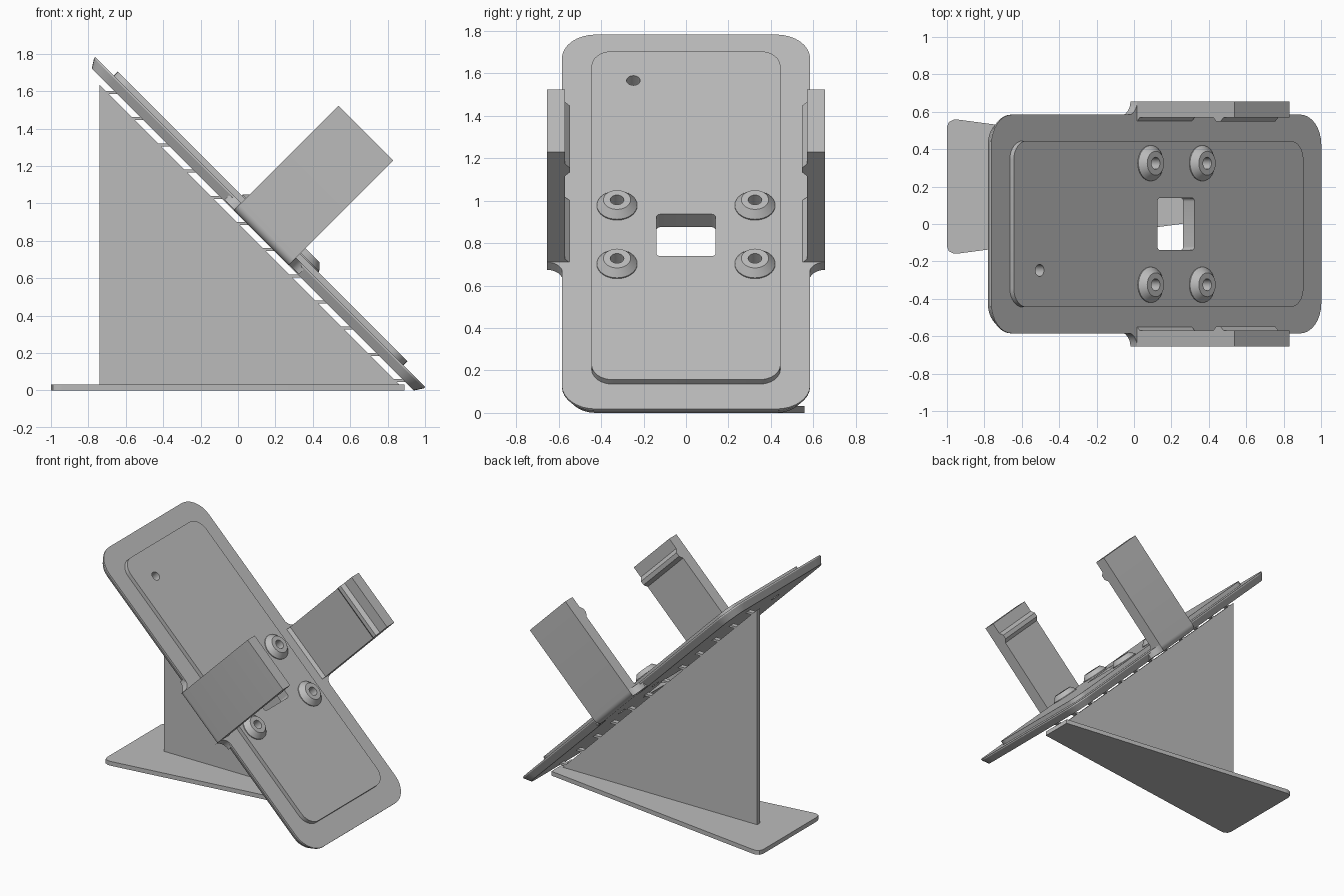
import bpy, bmesh
from math import pi, cos, sin, radians
from mathutils import Matrix

cube = bpy.data.objects.get("Cube")
if cube:
    bpy.data.objects.remove(cube)

grey = bpy.data.materials.new("plain grey")
grey.use_nodes = True
COLOUR = (0.5, 0.5, 0.5, 1)
grey.diffuse_color = COLOUR
grey.node_tree.nodes["Principled BSDF"].inputs["Base Color"].default_value = COLOUR

# Tilted frame: X runs down the slope, Z is the slope normal
TILT = Matrix.Rotation(radians(45), 4, 'Y')
FLAT = Matrix.Identity(4)


def loft(name, rings, frame=TILT, closed=False):
    """Bridge rings of points; cap the ends, or join them when closed."""
    bm = bmesh.new()
    loops = [[bm.verts.new(p) for p in ring] for ring in rings]
    n = len(loops[0])
    pairs = list(zip(loops, loops[1:]))
    if closed:
        pairs.append((loops[-1], loops[0]))
    else:
        bm.faces.new(loops[0])
        bm.faces.new(loops[-1])
    for a, b in pairs:
        for i in range(n):
            j = (i + 1) % n
            bm.faces.new((a[i], a[j], b[j], b[i]))
    bmesh.ops.recalc_face_normals(bm, faces=bm.faces)
    mesh = bpy.data.meshes.new(name)
    bm.to_mesh(mesh)
    bm.free()
    mesh.materials.append(grey)
    ob = bpy.data.objects.new(name, mesh)
    bpy.context.collection.objects.link(ob)
    ob.matrix_world = frame
    return ob


def rounded(x0, x1, half, r, z, inset=0.0, steps=8):
    """Rounded rectangle ring at height z."""
    pts = []
    corners = ((x1, half), (x0, half), (x0, -half), (x1, -half))
    for k, (cx, cy) in enumerate(corners):
        ox = cx - r if cx == x1 else cx + r
        oy = cy - r if cy > 0 else cy + r
        for s in range(steps + 1):
            a = (k + s / steps) * pi / 2
            pts.append((ox + (r - inset) * cos(a), oy + (r - inset) * sin(a), z))
    return pts


def circle(x, y, r, z, n=32):
    return [(x + r * cos(2 * pi * i / n), y + r * sin(2 * pi * i / n), z) for i in range(n)]


def prism(name, outline, place, a, b, frame=TILT):
    """Extrude a 2D outline from a to b; place turns (p, q, depth) into a point."""
    return loft(name, [[place(p, q, d) for p, q in outline] for d in (a, b)], frame)


def cut(ob, cutters):
    for c in cutters:
        mod = ob.modifiers.new("hole", 'BOOLEAN')
        mod.operation = 'DIFFERENCE'
        mod.solver = 'EXACT'
        mod.object = c
    bpy.context.view_layer.update()
    deps = bpy.context.evaluated_depsgraph_get()
    mesh = bpy.data.meshes.new_from_object(ob.evaluated_get(deps))
    ob.modifiers.clear()
    ob.data = mesh


# Back plate with bevelled underside, and the raised panel on it
BOTTOM, TOP, FACE = 0.665, 0.721, 0.751
plate = loft("back_plate", [rounded(-1.8, 0.695, 0.585, 0.16, BOTTOM, 0.03),
                            rounded(-1.8, 0.695, 0.585, 0.16, TOP - 0.01),
                            rounded(-1.8, 0.695, 0.585, 0.16, TOP)])
panel = loft("raised_panel", [rounded(-1.66, 0.53, 0.445, 0.1, z) for z in (TOP - 0.01, FACE)])

# Window, pin hole and screw holes
MID, BOSS_Y = -0.433, 0.325
bosses = [(MID + sx * 0.195, sy * BOSS_Y) for sx in (-1, 1) for sy in (-1, 1)]
cutters = [loft("window_cutter", [rounded(MID - 0.14, MID + 0.14, 0.14, 0.02, z, steps=4) for z in (0.5, 1)])]
for x, y in bosses + [(-1.464, -0.248)]:
    cutters.append(loft("hole_cutter", [circle(x, y, 0.032, z) for z in (0.5, 1)]))
cut(plate, cutters)
cut(panel, cutters)
for c in cutters:
    bpy.data.objects.remove(c)

# Conical screw bosses
for x, y in bosses:
    loft("screw_boss", [circle(x, y, r, z) for r, z in
         ((0.095, FACE - 0.01), (0.095, FACE + 0.006), (0.064, 0.792), (0.032, 0.792), (0.032, FACE - 0.01))],
         closed=True)

# Side clips: upright arm with rounded heel and inner catch ridge
U0, U1, OUT, INN, TIP = -0.697, -0.283, 0.655, 0.57, 1.457
R = 0.045
heel = [(OUT - R + R * sin(a), BOTTOM + R - R * cos(a)) for a in (i * pi / 12 for i in range(7))]
arm = [(0.55, BOTTOM)] + heel + [(OUT, TIP), (INN, TIP), (INN, 1.375), (0.547, 1.35), (0.547, 1.32),
                                 (INN, 1.295), (INN, TOP + 0.02), (0.55, TOP)]
F = 0.075
flare = [(F - F * sin(a), OUT - F + F * cos(a)) for a in (i * pi / 12 for i in range(7))]
for side, label in ((1, "left"), (-1, "right")):
    prism(label + "_clip_arm", arm, lambda p, q, d: (d, side * p, q), U0, U1)
    # Concave flares blending the arm into the plate edge
    for edge, way in ((U0, -1), (U1, 1)):
        outline = [(0, 0.55)] + [(F - u, 2 * OUT - F - v - 0.0) for u, v in flare]
        outline = [(0, 0.55), (F, 0.55)] + [(F - F * sin(a), OUT - F * cos(a)) for a in
                                            (i * pi / 12 for i in range(7))][::1]
        outline[2] = (F, OUT - F)
        prism(label + "_clip_flare", outline,
              lambda p, q, d: (edge + way * p, side * q, d), BOTTOM + 0.005, TOP)

# Tapered foot plate with rounded rear corners
CY, THICK = 0.2, 0.032
half_foot = [(0.89, 0.115), (-0.94, 0.358), (-0.965, 0.358), (-0.99, 0.345), (-1.0, 0.32)]
foot = [(x, CY + w) for x, w in half_foot] + [(x, CY - w) for x, w in reversed(half_foot)]
prism("foot_plate", foot, lambda p, q, d: (p, q, d), 0, THICK, FLAT)

# Triangular upright web
WEB = 0.018
prism("support_web", [(-0.74, 0.01), (0.885, 0.01), (-0.74, 1.635)],
      lambda p, q, d: (p, d, q), CY - WEB, CY + WEB, FLAT)

# Small break-away tabs between web and plate
for i in range(12):
    x = -0.69 + i * 0.14
    z = 0.895 - x
    prism("break_away_tab", [(x - 0.01, z), (x + 0.05, z), (x + 0.035, z + 0.016), (x - 0.025, z + 0.016)],
          lambda p, q, d: (p, d, q), CY - WEB, CY + WEB, FLAT)

# Smooth round walls, keep edges crisp
bpy.ops.object.select_all(action='DESELECT')
for ob in bpy.context.collection.objects:
    if ob.type == 'MESH':
        ob.select_set(True)
        bpy.context.view_layer.objects.active = ob
bpy.ops.object.shade_smooth_by_angle(angle=radians(30))
